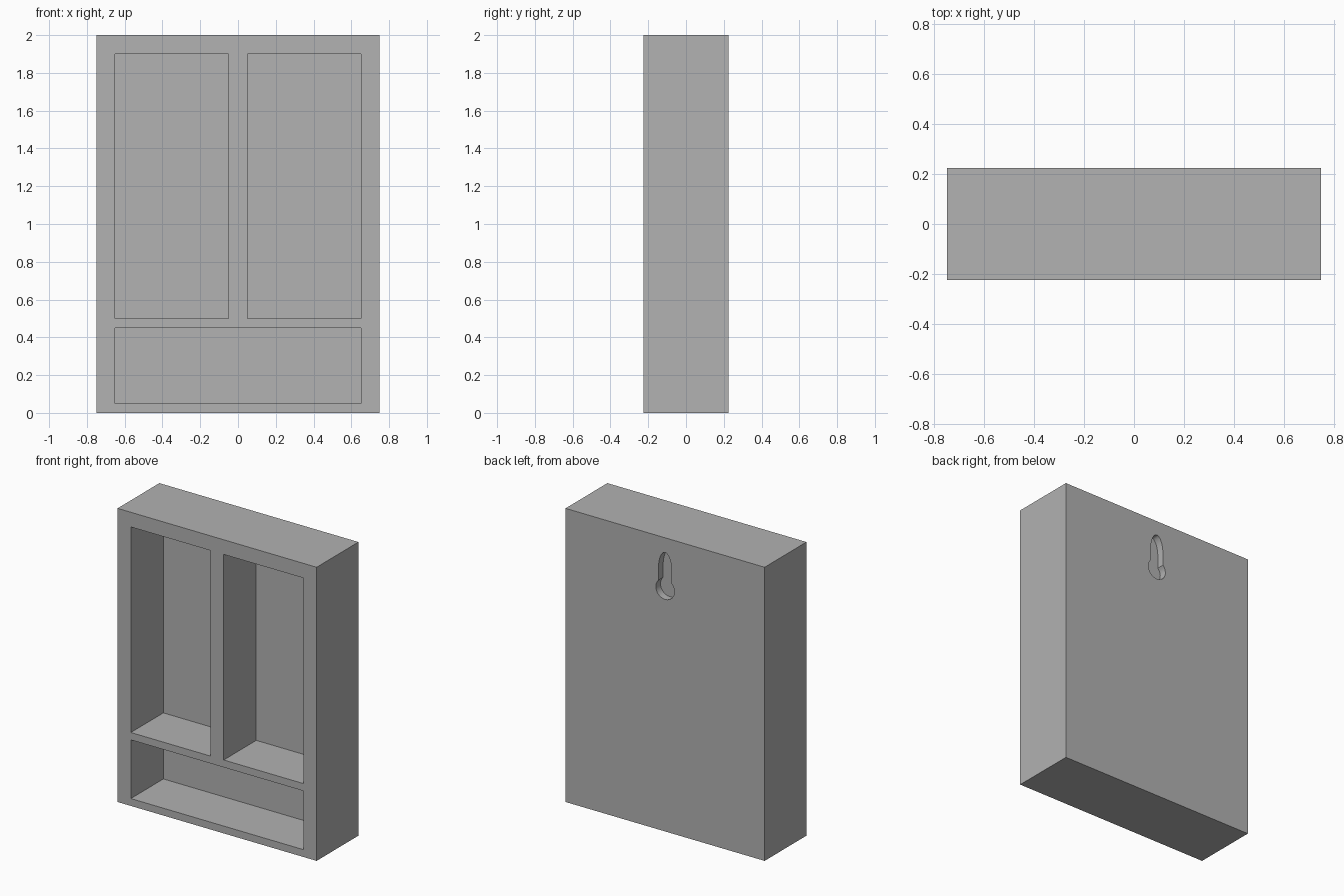
import bpy, bmesh
from math import sin, cos, pi, radians, asin

cube = bpy.data.objects.get("Cube")
if cube:
    bpy.data.objects.remove(cube, do_unlink=True)

WIDTH, DEPTH, HEIGHT = 1.5, 0.45, 2.0
FRONT, BACK = -DEPTH / 2, DEPTH / 2

grey = bpy.data.materials.new("plain grey")
grey.use_nodes = True
color = (0.445, 0.445, 0.445, 1)
grey.diffuse_color = color
grey.node_tree.nodes["Principled BSDF"].inputs["Base Color"].default_value = color


def prism(name, outline, y0, y1):
    """Extrude an (x, z) outline from y0 to y1."""
    bm = bmesh.new()
    face = bm.faces.new([bm.verts.new((x, y0, z)) for x, z in outline])
    top = bmesh.ops.extrude_face_region(bm, geom=[face])["geom"]
    bmesh.ops.translate(bm, vec=(0, y1 - y0, 0),
                        verts=[v for v in top if isinstance(v, bmesh.types.BMVert)])
    bmesh.ops.recalc_face_normals(bm, faces=bm.faces)
    mesh = bpy.data.meshes.new(name)
    bm.to_mesh(mesh)
    bm.free()
    mesh.materials.append(grey)
    obj = bpy.data.objects.new(name, mesh)
    bpy.context.collection.objects.link(obj)
    return obj


def box(name, x0, x1, z0, z1, y0, y1):
    return prism(name, [(x0, z0), (x1, z0), (x1, z1), (x0, z1)], y0, y1)


def keyhole_outline(center=1.65, radius=0.07, half=0.05, shoulder=1.78, tip=1.9, steps=20):
    """Round hole below a slot that narrows to an arched tip."""
    start = pi / 2 - asin(half / radius)
    sweep = 2 * pi - 2 * asin(half / radius)
    ring = [(radius * cos(start - sweep * i / steps),
             center + radius * sin(start - sweep * i / steps)) for i in range(steps + 1)]
    arch = [(-half * cos(pi * i / steps),
             shoulder + (tip - shoulder) * sin(pi * i / steps)) for i in range(steps + 1)]
    return ring + arch


# Solid frame block
frame = box("frame", -WIDTH / 2, WIDTH / 2, 0, HEIGHT, FRONT, BACK)

# Three front compartments and the hanging keyhole in the back
pocket_floor = BACK - 0.1
cutters = [
    box("right_pocket_cutter", -0.65, -0.05, 0.5, 1.9, FRONT - 0.1, pocket_floor),
    box("left_pocket_cutter", 0.05, 0.65, 0.5, 1.9, FRONT - 0.1, pocket_floor),
    box("lower_pocket_cutter", -0.65, 0.65, 0.05, 0.45, FRONT - 0.1, pocket_floor),
    prism("keyhole_cutter", keyhole_outline(), BACK - 0.05, BACK + 0.1),
]

bpy.ops.object.select_all(action='DESELECT')
frame.select_set(True)
bpy.context.view_layer.objects.active = frame
for cutter in cutters:
    cutter.hide_render = True
    cut = frame.modifiers.new(cutter.name, 'BOOLEAN')
    cut.operation = 'DIFFERENCE'
    cut.solver = 'EXACT'
    cut.object = cutter
    bpy.ops.object.modifier_apply(modifier=cut.name)
    bpy.data.objects.remove(cutter, do_unlink=True)

# Smooth the keyhole curve, keep box edges crisp
bpy.ops.object.shade_smooth_by_angle(angle=radians(30))
